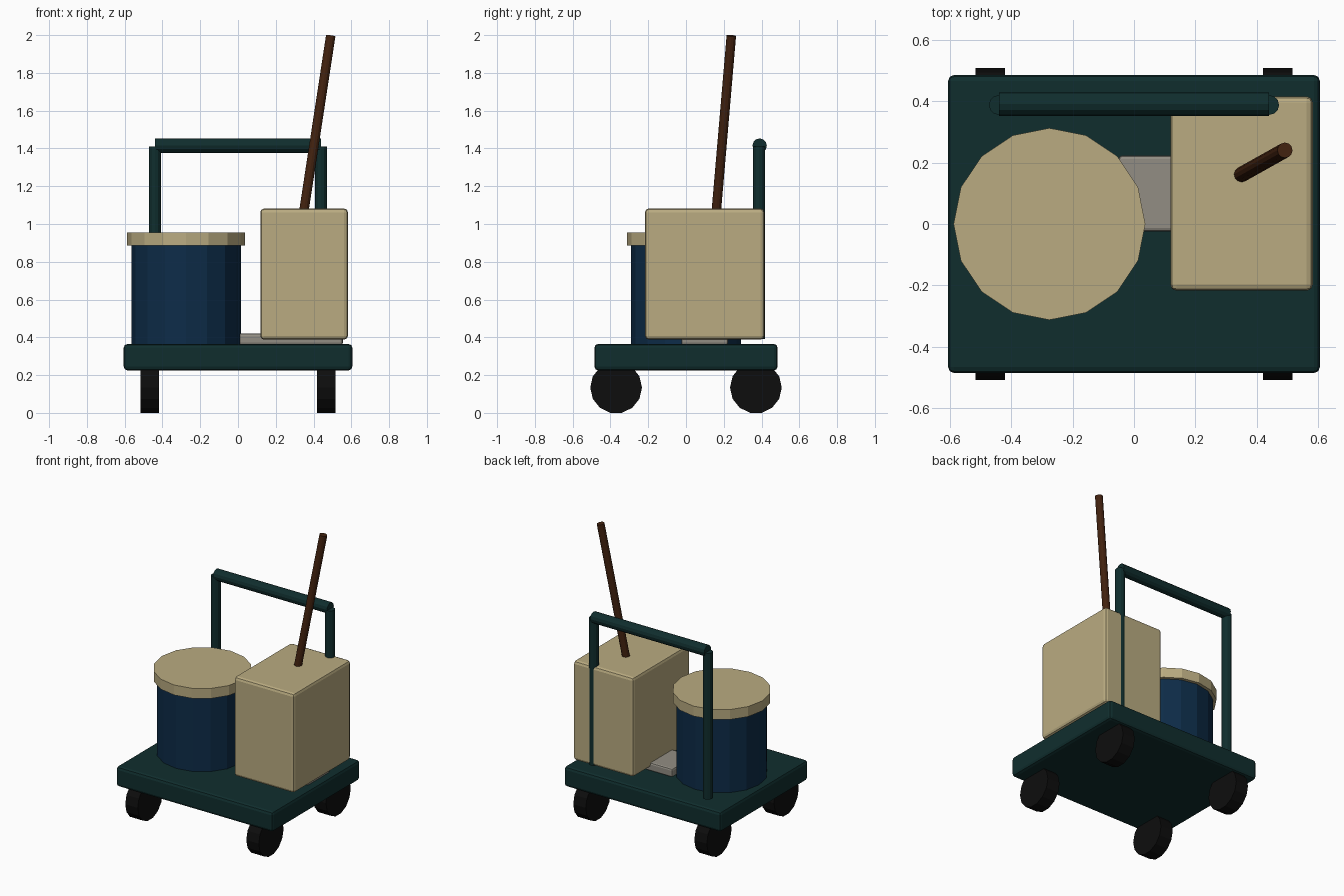
import bpy
from mathutils import Vector

if "Cube" in bpy.data.objects:
    bpy.data.objects.remove(bpy.data.objects["Cube"])


def mat(name, rgb):
    m = bpy.data.materials.new(name)
    m.diffuse_color = (*rgb, 1)
    m.use_nodes = True
    m.node_tree.nodes["Principled BSDF"].inputs["Base Color"].default_value = m.diffuse_color
    return m


TEAL = mat("dark teal", (0.005, 0.027, 0.027))
NAVY = mat("navy blue", (0.004, 0.025, 0.065))
BEIGE = mat("beige", (0.49, 0.41, 0.22))
GREY = mat("warm grey", (0.29, 0.27, 0.23))
BROWN = mat("brown", (0.055, 0.016, 0.005))
BLACK = mat("black", (0.004, 0.004, 0.004))


def box(name, lo, hi, m, bevel):
    """Bevelled box between two corners."""
    lo, hi = Vector(lo), Vector(hi)
    bpy.ops.mesh.primitive_cube_add(size=1, location=(lo + hi) / 2)
    o = bpy.context.object
    o.name = name
    o.scale = hi - lo
    bpy.ops.object.transform_apply(location=False, rotation=False, scale=True)
    b = o.modifiers.new("Bevel", 'BEVEL')
    b.width, b.segments = bevel, 2
    o.data.materials.append(m)
    return o


def rod(name, a, b, r, sides, m):
    """Flat-sided cylinder between two points."""
    a, b = Vector(a), Vector(b)
    d = b - a
    bpy.ops.mesh.primitive_cylinder_add(vertices=sides, radius=r, depth=d.length,
                                        location=(a + b) / 2)
    o = bpy.context.object
    o.name = name
    o.rotation_mode = 'QUATERNION'
    o.rotation_quaternion = Vector((0, 0, 1)).rotation_difference(d)
    o.data.materials.append(m)
    return o


# Cart deck and wheels
box("deck", (-0.605, -0.485, 0.225), (0.605, 0.485, 0.365), TEAL, 0.02)
for sx, side in ((-1, "left"), (1, "right")):
    for sy, end in ((-1, "front"), (1, "back")):
        x, y = 0.467 * sx, 0.37 * sy
        rod(f"{end}_{side}_wheel", (x - 0.048, y, 0.134), (x + 0.048, y, 0.134),
            0.137, 14, BLACK)

# Push handle
for sx, side in ((-1, "left"), (1, "right")):
    rod(f"{side}_handle_post", (0.44 * sx, 0.387, 0.39), (0.44 * sx, 0.387, 1.41),
        0.032, 12, TEAL)
rod("handle_rail", (-0.44, 0.39, 1.415), (0.44, 0.39, 1.415), 0.038, 12, TEAL)

# Barrel with lid
rod("barrel", (-0.275, 0, 0.36), (-0.275, 0, 0.89), 0.29, 16, NAVY)
rod("barrel_lid", (-0.275, 0, 0.885), (-0.275, 0, 0.955), 0.312, 16, BEIGE)

# Tall box resting on a tray, with a broom stick
box("tray", (-0.05, -0.025, 0.36), (0.555, 0.223, 0.42), GREY, 0.012)
box("tall_box", (0.118, -0.217, 0.388), (0.582, 0.415, 1.082), BEIGE, 0.02)
rod("broom_stick", (0.323, 0.146, 0.9), (0.491, 0.24, 1.997), 0.025, 12, BROWN)
